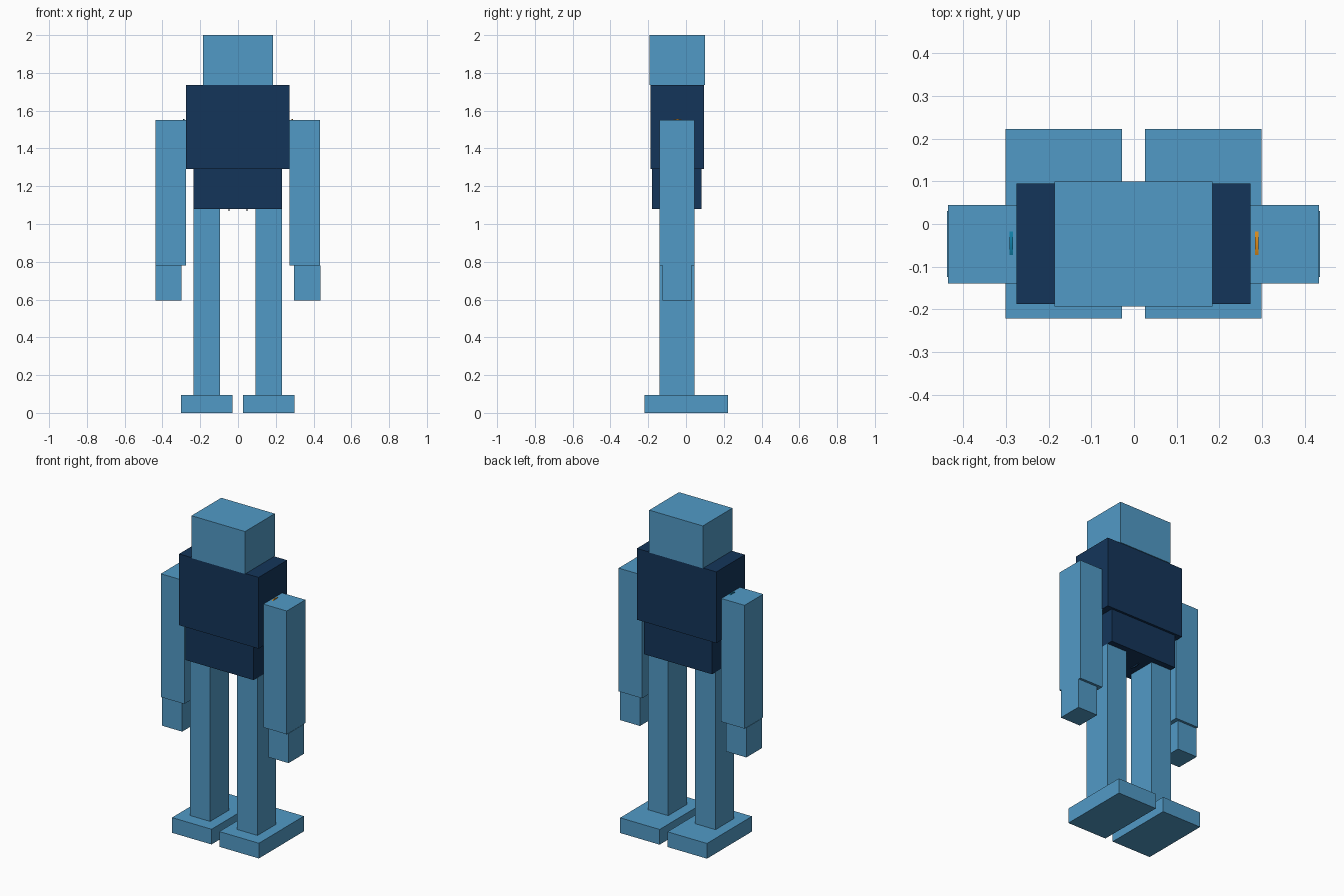
import bpy
import math

if "Cube" in bpy.data.objects:
    bpy.data.objects.remove(bpy.data.objects["Cube"])


def material(name, r, g, b):
    m = bpy.data.materials.new(name)
    m.diffuse_color = (r, g, b, 1)
    m.use_nodes = True
    m.node_tree.nodes["Principled BSDF"].inputs["Base Color"].default_value = m.diffuse_color
    return m


LIGHT = material("light_blue", 0.083, 0.323, 0.565)
NAVY = material("navy", 0.007, 0.036, 0.102)
ORANGE = material("orange", 0.70, 0.26, 0.01)
TEAL = material("teal", 0.005, 0.21, 0.38)


def box(name, x, y, z, mat):
    """Box spanning the (min, max) pairs x, y and z."""
    spans = (x, y, z)
    bpy.ops.mesh.primitive_cube_add(size=1, location=[(a + b) / 2 for a, b in spans])
    ob = bpy.context.object
    ob.name = name
    ob.scale = [b - a for a, b in spans]
    bpy.ops.object.transform_apply(location=False, rotation=False, scale=True)
    ob.data.materials.append(mat)


def disc(name, x, y, z, radius, width, mat):
    """Thin joint disc whose axis runs along x."""
    bpy.ops.mesh.primitive_cylinder_add(vertices=32, radius=radius, depth=width,
                                        location=(x, y, z), rotation=(0, math.pi / 2, 0))
    ob = bpy.context.object
    ob.name = name
    ob.data.materials.append(mat)
    bpy.ops.object.shade_smooth_by_angle()


# Head, torso and pelvis
box("head", (-0.186, 0.184), (-0.193, 0.10), (1.735, 2.0), LIGHT)
box("torso", (-0.276, 0.273), (-0.187, 0.095), (1.29, 1.735), NAVY)
box("pelvis", (-0.236, 0.232), (-0.179, 0.081), (1.08, 1.29), NAVY)

# Limbs, built for each side
for side, s, joint in (("left", -1, TEAL), ("right", 1, ORANGE)):
    def limb(part, inner, outer, y, z):
        box(f"{side}_{part}", sorted((s * inner - 0.001, s * outer - 0.001)), y, z, LIGHT)

    limb("arm", 0.273, 0.435, (-0.139, 0.045), (0.78, 1.55))
    limb("hand", 0.298, 0.437, (-0.124, 0.03), (0.595, 0.78))
    limb("leg", 0.093, 0.234, (-0.14, 0.044), (0.095, 1.08))
    limb("foot", 0.027, 0.30, (-0.221, 0.223), (0.0, 0.095))
    # Joint discs that just break the surface of the shoulders and hips
    disc(f"{side}_shoulder_joint", s * 0.288, -0.045, 1.469, 0.086, 0.008, joint)
    disc(f"{side}_hip_joint", s * 0.047, -0.045, 1.155, 0.085, 0.006, NAVY)
